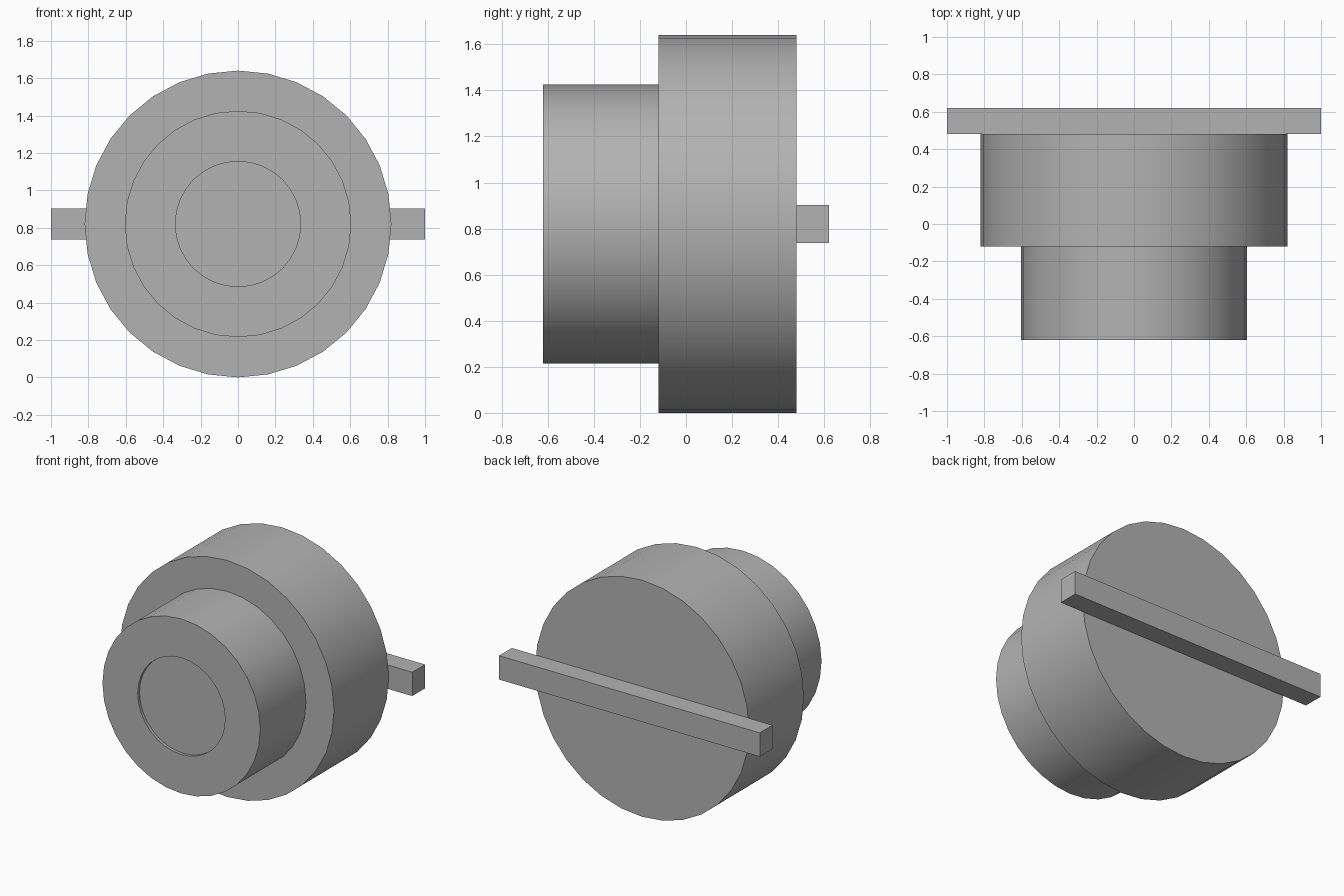
import bpy, bmesh, math
from mathutils import Matrix

cube = bpy.data.objects.get("Cube")
if cube:
    bpy.data.objects.remove(cube, do_unlink=True)

AXIS_Z = 0.82
SIDES = 32

grey = bpy.data.materials.new("plain grey")
grey.use_nodes = True
colour = (0.45, 0.45, 0.45, 1)
grey.diffuse_color = colour
grey.node_tree.nodes["Principled BSDF"].inputs["Base Color"].default_value = colour


def finish(name, bm):
    bmesh.ops.recalc_face_normals(bm, faces=bm.faces)
    mesh = bpy.data.meshes.new(name)
    bm.to_mesh(mesh)
    bm.free()
    mesh.materials.append(grey)
    obj = bpy.data.objects.new(name, mesh)
    bpy.context.collection.objects.link(obj)
    return obj


def drum(name, radius, front, back, recess=None):
    """Cylinder along y, with an optional shallow round recess in its front."""
    bm = bmesh.new()
    profile = [(radius, back), (radius, front)]
    if recess:
        hole, depth = recess
        profile += [(hole, front), (hole, front + depth)]
    rings = []
    for r, y in profile:
        ring = []
        for i in range(SIDES):
            a = math.tau * i / SIDES
            ring.append(bm.verts.new((r * math.sin(a), y, AXIS_Z + r * math.cos(a))))
        rings.append(ring)
    for a, b in zip(rings, rings[1:]):
        for i in range(SIDES):
            j = (i + 1) % SIDES
            bm.faces.new((a[i], a[j], b[j], b[i]))
    bm.faces.new(rings[0])
    bm.faces.new(rings[-1])
    obj = finish(name, bm)
    bpy.ops.object.select_all(action="DESELECT")
    obj.select_set(True)
    bpy.context.view_layer.objects.active = obj
    bpy.ops.object.shade_smooth_by_angle(angle=math.radians(30))
    return obj


# Wide rear body and narrower front barrel with a recessed face
drum("main_body", 0.82, -0.12, 0.48)
drum("front_barrel", 0.605, -0.62, -0.12, recess=(0.335, 0.02))

# Square bar across the back
bm = bmesh.new()
bmesh.ops.create_cube(bm, size=1, matrix=Matrix.Translation((0, 0.55, AXIS_Z))
                      @ Matrix.Diagonal((2, 0.14, 0.165, 1)))
finish("rear_crossbar", bm)
